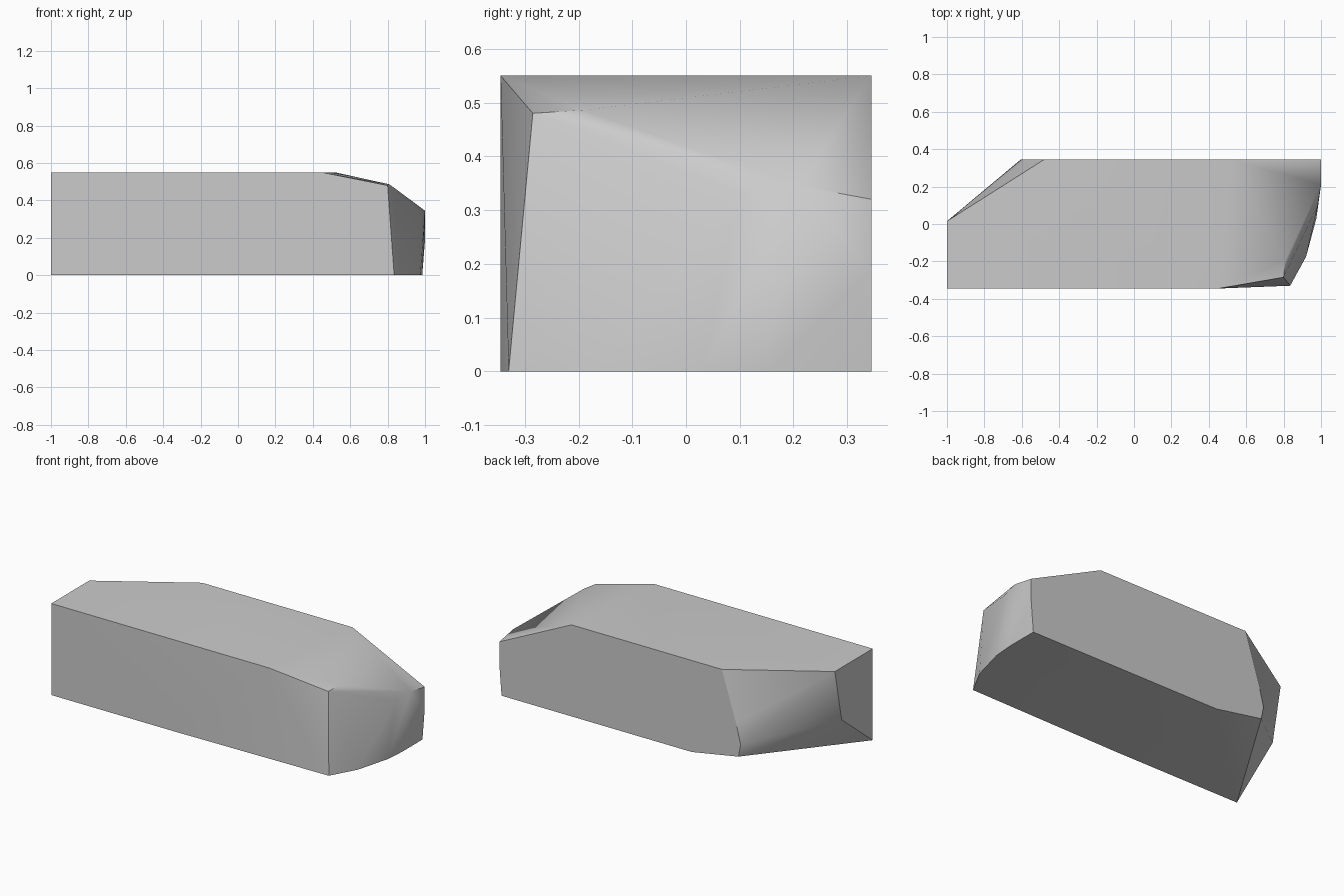
import bpy, bmesh, math

cube = bpy.data.objects.get("Cube")
if cube:
    bpy.data.objects.remove(cube, do_unlink=True)

FRONT, BACK, TOP = -0.345, 0.345, 0.55

# Cut end: flat face at the far -x side
cut_end = [(-1, FRONT, 0), (-1, FRONT, TOP), (-1, 0.015, TOP), (-1, -0.05, 0.235)]

# Bevelled back corner, from the top down to the underside
back_corner = [(x, BACK, z) for x, z in
               [(-0.48, TOP), (-0.575, 0.25), (-0.605, 0.13), (-0.59, 0.055), (-0.28, 0)]]

# Ends of the flat top and of the front face
shoulders = [(0.45, FRONT, TOP), (0.52, BACK, TOP), (-0.18, FRONT, 0)]

# Rounded nose: base outline, brow ridge and back edge
nose_base = [(x, y, 0) for x, y in
             [(0.835, -0.33), (0.92, -0.175), (0.975, 0.03), (0.985, 0.15), (0.985, BACK)]]
nose_brow = [(0.8, -0.285, 0.48), (0.81, -0.19, 0.486), (0.982, 0.1, 0.33), (1, 0.21, 0.345)]
nose_back = [(1, BACK, 0.19), (1, BACK, 0.32)]

# Faceted block wrapped around the corners
bm = bmesh.new()
for co in cut_end + back_corner + shoulders + nose_base + nose_brow + nose_back:
    bm.verts.new(co)
hull = bmesh.ops.convex_hull(bm, input=bm.verts[:])
loose = [v for v in bm.verts if not v.link_faces]
bmesh.ops.delete(bm, geom=loose, context='VERTS')
bmesh.ops.dissolve_limit(bm, angle_limit=math.radians(0.5),
                         verts=bm.verts[:], edges=bm.edges[:])
bmesh.ops.recalc_face_normals(bm, faces=bm.faces[:])

mesh = bpy.data.meshes.new("stone_block")
bm.to_mesh(mesh)
bm.free()
block = bpy.data.objects.new("stone_block", mesh)
bpy.context.collection.objects.link(block)

# Plain grey stone
grey = bpy.data.materials.new("stone_grey")
grey.use_nodes = True
color = (0.6, 0.6, 0.6, 1)
grey.diffuse_color = color
grey.node_tree.nodes["Principled BSDF"].inputs["Base Color"].default_value = color
mesh.materials.append(grey)

# Soft facets, crisp corners
bpy.context.view_layer.objects.active = block
block.select_set(True)
bpy.ops.object.shade_smooth_by_angle(angle=math.radians(30))
